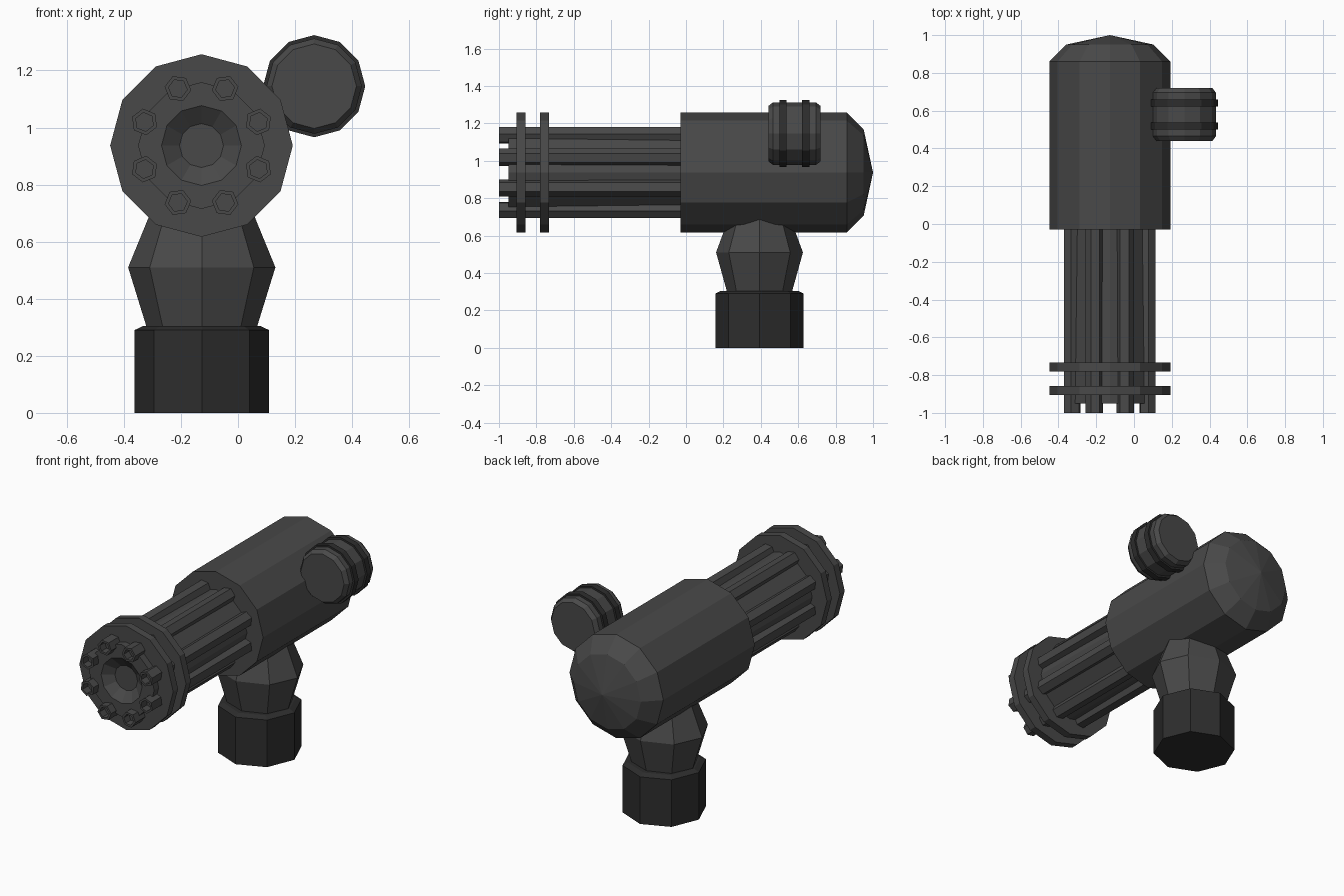
import bpy, bmesh
from math import sin, cos, tau
from mathutils import Vector

if "Cube" in bpy.data.objects:
    bpy.data.objects.remove(bpy.data.objects["Cube"])


def material(name, level):
    mat = bpy.data.materials.new(name)
    colour = (level, level, level, 1)
    mat.use_nodes = True
    mat.diffuse_color = colour
    mat.node_tree.nodes["Principled BSDF"].inputs["Base Color"].default_value = colour
    return mat


GREY = material("gunmetal grey", 0.066)
DARK = material("dark rubber", 0.026)


def lathe(name, centre, profile, sides, mat, axis="y", phase=0.0, squash=1.0):
    """Loft regular polygons through (position, radius) pairs along an axis."""
    bm = bmesh.new()
    rings = []
    for t, r in profile:
        ring = []
        for k in range(sides if r > 0 else 1):
            a = phase + k * tau / sides
            u, v = r * cos(a), r * sin(a) * squash
            p = (u, t, v) if axis == "y" else (u, v, t)
            ring.append(bm.verts.new(Vector(centre) + Vector(p)))
        rings.append(ring)
    for a, b in zip(rings, rings[1:]):
        for k in range(sides):
            n = (k + 1) % sides
            if len(b) == 1:
                bm.faces.new((a[k], a[n], b[0]))
            else:
                bm.faces.new((a[k], a[n], b[n], b[k]))
    for ring in (rings[0], rings[-1]):
        if len(ring) > 1:
            bm.faces.new(ring)
    bmesh.ops.recalc_face_normals(bm, faces=bm.faces)
    mesh = bpy.data.meshes.new(name)
    bm.to_mesh(mesh)
    bm.free()
    mesh.materials.append(mat)
    obj = bpy.data.objects.new(name, mesh)
    bpy.context.collection.objects.link(obj)
    return obj


# Main housing with domed rear
AXIS = Vector((-0.128, 0, 0.937))
lathe("housing", AXIS, [(-0.03, 0.32), (0.86, 0.32), (0.95, 0.23), (1.0, 0)], 12, GREY)

# Barrel core with dished front
lathe("barrel_core", AXIS,
      [(0, 0.21), (-0.95, 0.222), (-0.95, 0.14), (-0.90, 0.07)], 12, GREY)

# Two clamp discs
for name, y in (("front_disc", -0.905), ("rear_disc", -0.78)):
    lathe(name, AXIS, [(y, 0.32), (y + 0.047, 0.32)], 12, GREY)

# Ring of eight hollow barrels
for i in range(8):
    a = (i + 0.5) * tau / 8
    centre = AXIS + Vector((cos(a), 0, sin(a))) * 0.216
    lathe(f"barrel_{i + 1}", centre,
          [(0, 0.047), (-1.0, 0.047), (-1.0, 0.033), (-0.95, 0.033)], 6, GREY, phase=a)

# Side canister with two bands
SIDE = Vector((0.267, 0.58, 1.145))
lathe("canister", SIDE,
      [(-0.14, 0.148), (-0.115, 0.167), (0.115, 0.167), (0.14, 0.148)], 12, GREY)
for name, y in (("canister_front_band", -0.062), ("canister_rear_band", 0.06)):
    lathe(name, SIDE, [(y - 0.019, 0.179), (y + 0.019, 0.179)], 12, DARK)

# Grip and its base
GRIP = Vector((-0.127, 0.393, 0))
lathe("grip", GRIP, [(0.29, 0.19), (0.51, 0.258), (0.72, 0.172)], 8, GREY,
      axis="z", squash=0.9)
lathe("grip_base", GRIP, [(0, 0.236), (0.29, 0.236), (0.305, 0.205)], 8, DARK, axis="z")
